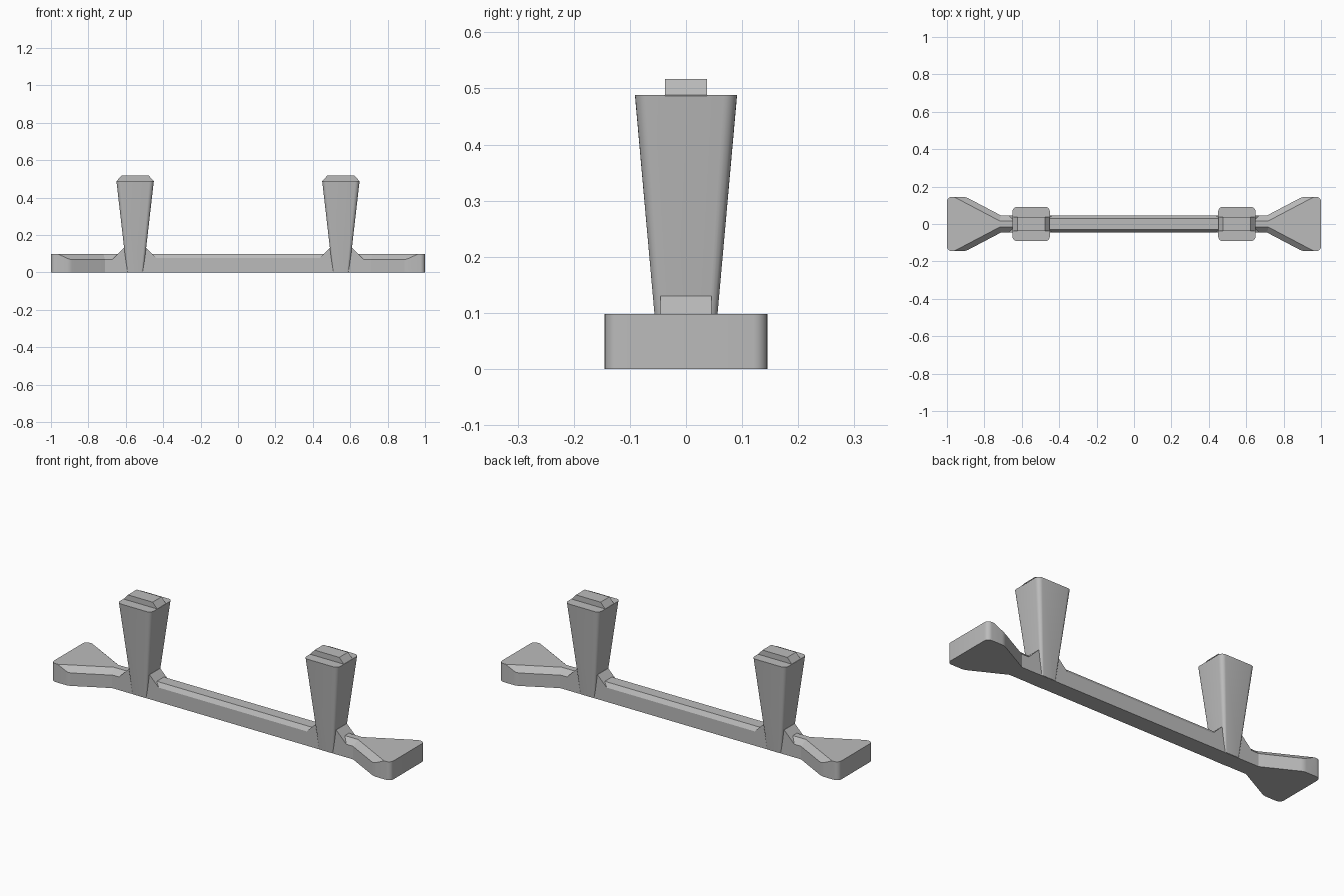
import bpy, bmesh, math
from mathutils import Vector

cube = bpy.data.objects.get("Cube")
if cube:
    bpy.data.objects.remove(cube, do_unlink=True)

grey = bpy.data.materials.new("plain grey")
grey.use_nodes = True
GREY = (0.5, 0.5, 0.5, 1)
grey.diffuse_color = GREY
grey.node_tree.nodes["Principled BSDF"].inputs["Base Color"].default_value = GREY

POST_X = 0.55
BASE_TOP = 0.098
BAR_Y = 0.045


def rounded(corners, radii, steps=6):
    """Outline with each corner replaced by an arc."""
    out = []
    pts = [Vector(c) for c in corners]
    for i, (p, r) in enumerate(zip(pts, radii)):
        if r == 0:
            out.append(p)
            continue
        a = (pts[i - 1] - p).normalized()
        b = (pts[(i + 1) % len(pts)] - p).normalized()
        half = a.angle(b) / 2
        centre = p + (a + b).normalized() * r / math.sin(half)
        u = (p + a * r / math.tan(half) - centre).normalized()
        v = (p + b * r / math.tan(half) - centre).normalized()
        out += [centre + u.slerp(v, k / steps) * r for k in range(steps + 1)]
    return out


def rect(hx, hy, cx=0.0, r=0.0):
    return rounded([(cx - hx, -hy), (cx + hx, -hy), (cx + hx, hy), (cx - hx, hy)], [r] * 4)


def solid(name, low, z0, high, z1, side=1, cuts=()):
    """Convex solid between two outlines, trimmed by planes (point, normal)."""
    bm = bmesh.new()
    for loop, z in ((low, z0), (high, z1)):
        for p in loop:
            bm.verts.new((p.x * side, p.y, z))
    bmesh.ops.convex_hull(bm, input=bm.verts[:])
    bmesh.ops.dissolve_limit(bm, angle_limit=math.radians(0.5),
                             verts=bm.verts[:], edges=bm.edges[:])
    for point, normal in cuts:
        flip = Vector((side, 1, 1))
        cut = bmesh.ops.bisect_plane(
            bm, geom=bm.verts[:] + bm.edges[:] + bm.faces[:], dist=1e-5,
            plane_co=Vector(point) * flip, plane_no=(Vector(normal) * flip).normalized(),
            clear_outer=True)
        bmesh.ops.holes_fill(bm, edges=[e for e in bm.edges if e.is_boundary], sides=0)
    bmesh.ops.recalc_face_normals(bm, faces=bm.faces[:])
    mesh = bpy.data.meshes.new(name)
    bm.to_mesh(mesh)
    bm.free()
    mesh.materials.append(grey)
    obj = bpy.data.objects.new(name, mesh)
    bpy.context.collection.objects.link(obj)
    bpy.ops.object.select_all(action='DESELECT')
    obj.select_set(True)
    bpy.context.view_layer.objects.active = obj
    bpy.ops.object.shade_smooth_by_angle(angle=math.radians(22))
    return obj


# Centre bar with narrow chamfers along its top
bar = rect(POST_X, BAR_Y)
solid("centre_bar", bar, 0, bar, BASE_TOP,
      cuts=[((0, s * BAR_Y, 0.076), (0, s * 0.022, 0.015)) for s in (1, -1)])

# Flared foot outline
foot_y, flare_x, neck_x = 0.145, 0.9, 0.71
slope = (foot_y - BAR_Y) / (flare_x - neck_x)
inner_x = 0.69
inner_y = BAR_Y - slope * (neck_x - inner_x)
foot = rounded([(1, -foot_y), (1, foot_y), (flare_x, foot_y), (inner_x, inner_y),
                (inner_x, -inner_y), (flare_x, -foot_y)],
               [0.025, 0.025, 0.06, 0, 0, 0.06])
flare_normal = Vector((-slope, 1)).normalized()

for label, side in (("left", 1), ("right", -1)):
    # Foot with wide chamfers on the slanted sides
    solid(label + "_foot", foot, 0, foot, BASE_TOP, side,
          [((flare_x, s * foot_y, 0.069), (flare_normal.x, s * flare_normal.y, 1))
           for s in (1, -1)])

    # Chamfered neck joining the post to the foot
    neck = rect(0.084, BAR_Y, POST_X + 0.084)
    solid(label + "_neck", neck, 0, neck, BASE_TOP, side,
          [((0, s * BAR_Y, 0.07), (0, s, 1)) for s in (1, -1)])

    # Sloped gusset around the post base
    solid(label + "_gusset", rect(0.125, BAR_Y, POST_X), 0.065,
          rect(0.06, BAR_Y, POST_X), 0.13, side)

    # Post widening upwards, with rounded corners
    solid(label + "_post", rect(0.044, 0.0475, POST_X, 0.012), 0.001,
          rect(0.1, 0.091, POST_X, 0.024), 0.488, side)

    # Narrow cap with sloped ends
    solid(label + "_cap", rect(0.1, 0.037, POST_X), 0.487,
          rect(0.073, 0.037, POST_X), 0.517, side)
